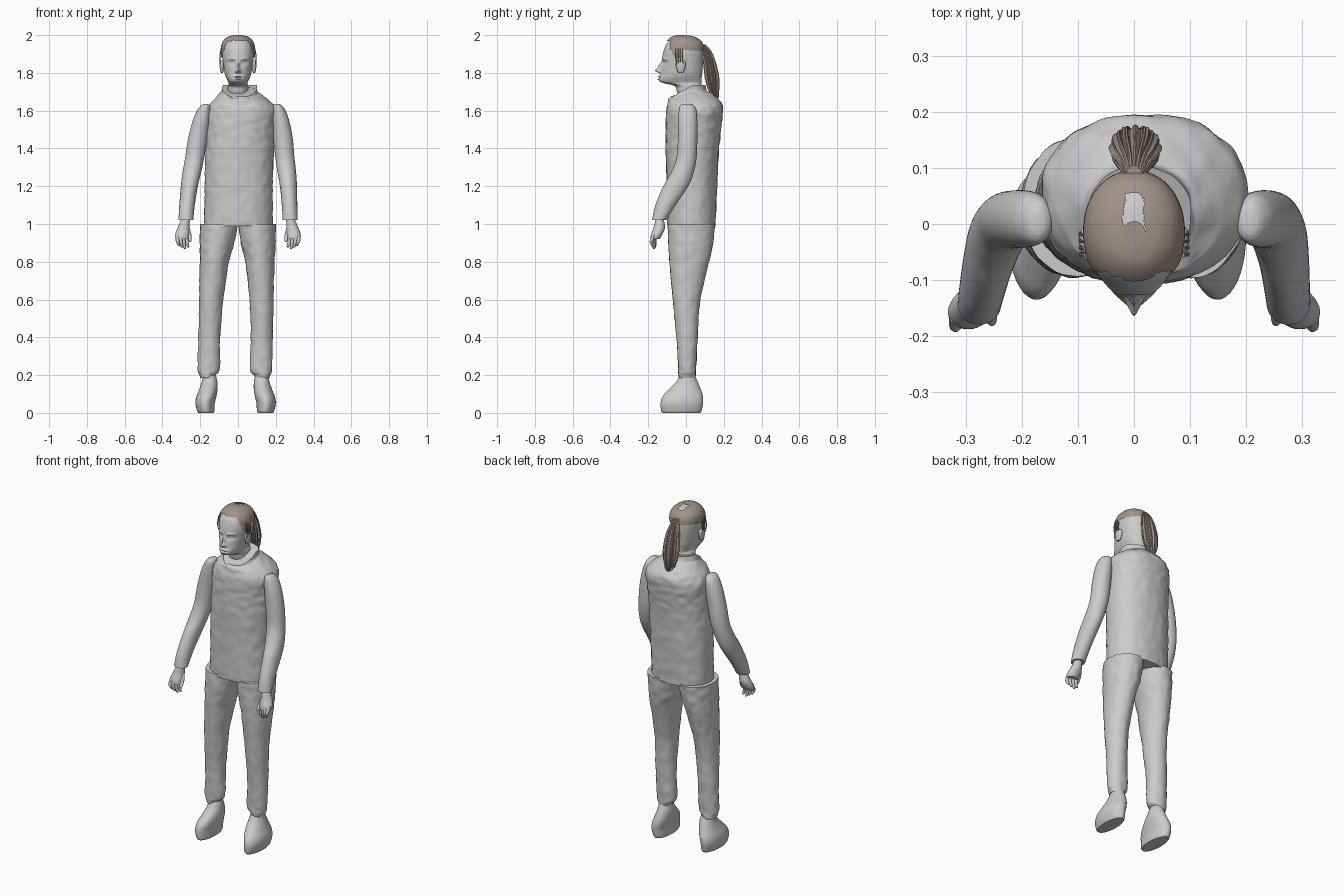
import bpy, bmesh, math, random
from mathutils import Vector, noise

random.seed(4)
cube = bpy.data.objects.get("Cube")
if cube:
    bpy.data.objects.remove(cube)


def material(name, r, g, b):
    m = bpy.data.materials.new(name)
    m.use_nodes = True
    m.diffuse_color = (r, g, b, 1)
    m.node_tree.nodes["Principled BSDF"].inputs["Base Color"].default_value = (r, g, b, 1)
    return m


GREY = material("plain grey", 0.6, 0.6, 0.6)
BROWN = material("hair brown", 0.36, 0.29, 0.26)


def spline(rows, steps):
    """Smoothly interpolate rows of numbers."""
    out = []
    for i in range(len(rows) - 1):
        a, b = rows[i], rows[i + 1]
        before, after = rows[max(i - 1, 0)], rows[min(i + 2, len(rows) - 1)]
        for k in range(steps):
            t = k / steps
            row = []
            for p, q, r, s in zip(before, a, b, after):
                m0, m1 = (r - p) / 2, (s - q) / 2
                row.append(q + t * m0 + t * t * (3 * (r - q) - 2 * m0 - m1)
                           + t ** 3 * (2 * (q - r) + m0 + m1))
            out.append(row)
    return out + [list(rows[-1])]


def loft(name, rows, mat=GREY, n=40, steps=6, power=2.0, warp=None, keep=None, ridges=0, lumps=0):
    """Skin level slices (z, x0, x1, y0, y1); warp moves points, keep filters faces."""
    bm = bmesh.new()
    rings = []
    for z, x0, x1, y0, y1 in spline(rows, steps):
        ring = []
        for i in range(n):
            a = math.tau * i / n
            c, s = math.cos(a), math.sin(a)
            f = 1 + 0.12 * math.cos(ridges * a) if ridges else 1
            px = math.copysign(abs(c) ** (2 / power), c) * f
            py = math.copysign(abs(s) ** (2 / power), s) * f
            p = Vector(((x0 + x1) / 2 + px * (x1 - x0) / 2, (y0 + y1) / 2 + py * (y1 - y0) / 2, z))
            if lumps:
                d = lumps * noise.noise(p * 28)
                p += Vector((c * d, s * d, 0))
            ring.append(bm.verts.new(warp(p) if warp else p))
        rings.append(ring)
    for lo, hi in zip(rings, rings[1:]):
        for i in range(n):
            j = (i + 1) % n
            bm.faces.new((lo[i], lo[j], hi[j], hi[i]))
    bm.faces.new(rings[0][::-1])
    bm.faces.new(rings[-1])
    if keep:
        bad = [f for f in bm.faces if not keep(f.calc_center_median())]
        bmesh.ops.delete(bm, geom=bad, context='FACES')
    bmesh.ops.recalc_face_normals(bm, faces=bm.faces)
    me = bpy.data.meshes.new(name)
    bm.to_mesh(me)
    bm.free()
    me.materials.append(mat)
    ob = bpy.data.objects.new(name, me)
    bpy.context.collection.objects.link(ob)
    bpy.ops.object.select_all(action='DESELECT')
    ob.select_set(True)
    bpy.context.view_layer.objects.active = ob
    bpy.ops.object.shade_smooth_by_angle(angle=math.radians(40))
    return ob


def tube(name, path, mat=GREY, n=10):
    """Thin upright limb through (x, y, z, radius) points."""
    return loft(name, [(z, x - r, x + r, y - r, y + r) for x, y, z, r in path], mat, n, 4)


def pair(name, rows, shift, **kw):
    """Left part and its mirror, the mirror shifted sideways by height."""
    loft("left_" + name, rows, **kw)
    loft("right_" + name, [(z, shift(z) - x1, shift(z) - x0, y0, y1)
                           for z, x0, x1, y0, y1 in rows], **kw)


# shirt with a collar that stands at the back and dips at the throat
def neckline(p):
    if p.z > 1.655:
        k = min((p.z - 1.655) / 0.08, 1)
        p.z -= 0.06 * k * min(max((0.03 - p.y) / 0.1, 0), 1)
    return p


loft("shirt", [
    (0.99, -.178, .183, -.10, .155), (1.2, -.176, .184, -.102, .165),
    (1.4, -.172, .19, -.107, .175), (1.52, -.168, .196, -.107, .188),
    (1.6, -.163, .203, -.105, .197), (1.645, -.14, .175, -.095, .185),
    (1.69, -.1, .12, -.088, .14), (1.705, -.088, .103, -.083, .112),
    (1.735, -.084, .1, -.08, .104)], n=72, steps=10, power=2.2, warp=neckline, lumps=.005)

# trousers and shoes
leg_shift = lambda z: -0.035 * (1 - z) / 0.8
pair("trouser_leg", [
    (.185, .09, .165, -.035, .05), (.2, .085, .17, -.037, .052), (.235, .063, .18, -.042, .053),
    (.4, .068, .184, -.05, .062), (.6, .06, .188, -.07, .075), (.8, .038, .194, -.088, .122),
    (.9, .015, .198, -.094, .143), (1.0, 0, .2, -.095, .155)],
    leg_shift, n=48, steps=8, lumps=.004)
pair("shoe", [
    (0, .105, .185, -.125, .075), (.012, .1, .192, -.132, .083), (.05, .098, .2, -.135, .09),
    (.085, .09, .196, -.125, .09), (.12, .084, .182, -.095, .08),
    (.16, .084, .168, -.055, .064), (.2, .092, .16, -.03, .047)],
    lambda z: -.025, n=40)

# sleeves
arm_shift = lambda z: 0.035 * max(z - 1.05, 0) / 0.55
pair("sleeve", [
    (1.02, .237, .315, -.18, -.105), (1.1, .232, .314, -.162, -.055),
    (1.2, .222, .312, -.12, .012), (1.27, .21, .308, -.08, .04), (1.35, .198, .299, -.05, .056),
    (1.45, .187, .29, -.043, .06), (1.54, .18, .273, -.042, .06), (1.6, .179, .252, -.038, .055),
    (1.625, .184, .235, -.032, .042), (1.635, .195, .222, -.02, .025)],
    arm_shift, n=36)

# hands: palm, four fingers and a thumb on each side
pair("palm", [
    (.92, .262, .33, -.188, -.14), (.945, .258, .332, -.185, -.125),
    (.98, .257, .32, -.172, -.112), (1.03, .254, .298, -.16, -.118)], lambda z: 0, n=24)
for s, side in ((1, "left"), (-1, "right")):
    for i in range(4):
        x, tip = .272 + .016 * i, .867 + .008 * abs(i - 1)
        tube(f"{side}_finger_{i + 1}", [
            (s * (x - .008), -.163 - .005 * i, tip, .004), (s * (x - .006), -.165 - .005 * i, tip + .01, .008),
            (s * x, -.165 - .006 * i, .91, .0095), (s * x, -.16 - .002 * i, .945, .01)])
    tube(f"{side}_thumb", [
        (s * .254, -.178, .905, .004), (s * .254, -.172, .916, .009),
        (s * .258, -.155, .945, .011), (s * .268, -.14, .98, .012)])

# head: (z, half width, front, back) with facial features pushed in or out
HEAD = [(1.65, .058, -.03, .07), (1.7, .055, -.048, .075), (1.73, .054, -.06, .08),
        (1.745, .05, -.115, .081), (1.755, .053, -.14, .082), (1.775, .063, -.142, .083),
        (1.8, .071, -.134, .086), (1.85, .079, -.127, .09), (1.88, .083, -.126, .091),
        (1.91, .085, -.12, .091), (1.945, .081, -.108, .086), (1.97, .067, -.09, .068),
        (1.987, .043, -.067, .038), (1.994, .015, -.04, .0)]
# x, z, width, height, push
FEATURES = [(0, 1.812, .011, .011, -.032), (0, 1.838, .008, .018, -.017),
            (.013, 1.806, .006, .006, -.008), (.034, 1.874, .02, .007, -.005),
            (.033, 1.853, .016, .011, .012), (.033, 1.853, .009, .005, -.007),
            (0, 1.781, .017, .004, -.009), (0, 1.767, .015, .004, -.009),
            (0, 1.774, .02, .002, .005)]


def face(p):
    if p.y < -.04:
        push = 0
        for x, z, w, h, d in FEATURES:
            push += d * math.exp(-((abs(p.x) - x) / w) ** 2 - ((p.z - z) / h) ** 2)
        p.y += push
    return p


loft("head", [(z, -w, w, a, b) for z, w, a, b in HEAD], n=128, steps=9, power=2.1, warp=face)
for s, side in ((1, "left"), (-1, "right")):
    loft(side + "_ear", [(z, s * .085 - w, s * .085 + w, -.036 - d, -.02 + d) for z, w, d in
                         ((1.8, .004, .002), (1.81, .009, .01), (1.84, .013, .018),
                          (1.858, .012, .016), (1.866, .005, .004))], n=20)


# hair cap: an offset skull cut along the hairline, with a bare patch on the crown
def hairline(p):
    wobble = .006 * noise.noise(p * 60)
    if abs(p.x + wobble) < .018 - .1 * max(p.y - .03, 0) and -.015 < p.y < .055 and p.z > 1.97:
        return False
    if p.y > -.015:
        return p.z > 1.918 + wobble
    if p.y > -.085 and abs(p.x) > .045:
        return p.z > 1.878 + max(-.055 - p.y, 0) * 1.6 + wobble
    return p.z > 1.968 + wobble


loft("hair_cap", [(z + .006, -w - .006, w + .006, a - .005, b + .005) for z, w, a, b in HEAD[6:]],
     BROWN, n=96, steps=8, power=2.1, keep=hairline)

# loose locks in front of the ears
for s, side in ((1, "left"), (-1, "right")):
    for i in range(4):
        y = -.055 + .012 * i
        tube(f"{side}_lock_{i + 1}", [
            (s * .084, y + .012, 1.825 + .012 * i, .001), (s * .094, y + .005, 1.85, .0025),
            (s * .096, y, 1.885, .003), (s * .088, y, 1.93, .003)], BROWN, 6)

# ponytail: ridged core and loose strands
TAIL = [(1.65, -.004, .008, .155, .165), (1.7, -.028, .032, .125, .172),
        (1.75, -.038, .043, .108, .174), (1.8, -.04, .045, .1, .168), (1.87, -.034, .038, .092, .15),
        (1.92, -.022, .024, .08, .128), (1.95, -.014, .014, .06, .102)]
loft("ponytail", TAIL, BROWN, n=72, ridges=12)
for i in range(16):
    a = math.tau * i / 16
    low = random.uniform(0, .06)
    path = []
    for z, x0, x1, y0, y1 in TAIL[1:]:
        path.append(((x0 + x1) / 2 + math.cos(a) * (x1 - x0) / 2,
                     (y0 + y1) / 2 + math.sin(a) * (y1 - y0) / 2, z, .0035))
    x, y, z, r = path[0]
    path.insert(0, (x * .8, y, z - .04 + low / 2, .001))
    tube(f"ponytail_strand_{i + 1}", path, BROWN, 6)
